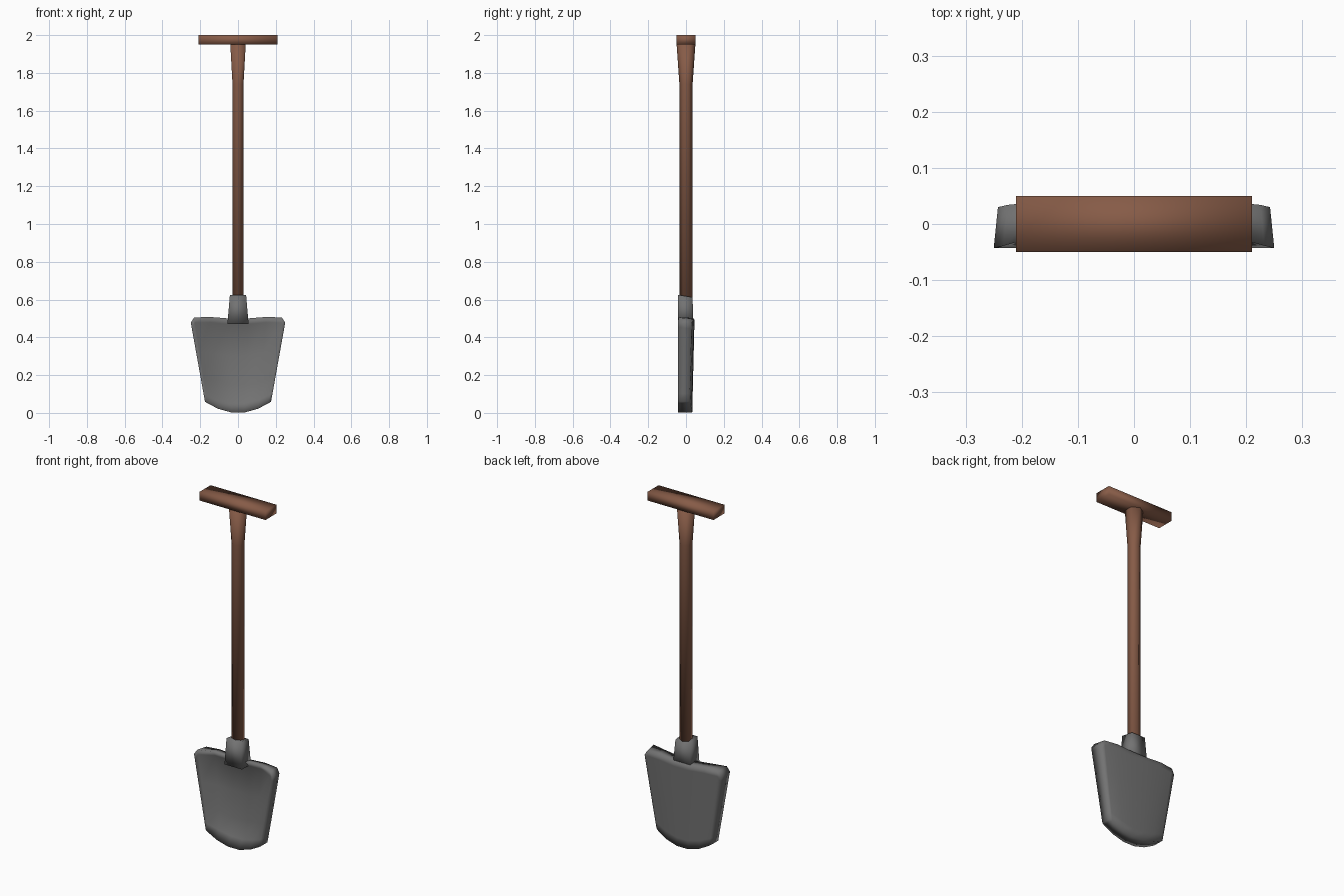
import bpy, bmesh
from math import cos, sin, pi

if "Cube" in bpy.data.objects:
    bpy.data.objects.remove(bpy.data.objects["Cube"], do_unlink=True)


def material(name, rgb):
    m = bpy.data.materials.new(name)
    m.use_nodes = True
    m.diffuse_color = (*rgb, 1)
    m.node_tree.nodes["Principled BSDF"].inputs["Base Color"].default_value = (*rgb, 1)
    return m


wood = material("brown wood", (0.24, 0.105, 0.063))
steel = material("grey steel", (0.17, 0.17, 0.17))


def loft(name, rings, mat):
    """Skin a list of equal, even-sized rings and close both ends with quads."""
    bm = bmesh.new()
    rows = [[bm.verts.new(p) for p in ring] for ring in rings]
    n = len(rows[0])
    for a, b in zip(rows, rows[1:]):
        for i in range(n):
            j = (i + 1) % n
            bm.faces.new((a[i], a[j], b[j], b[i]))
    for end in (rows[0], rows[-1]):
        for i in range(n // 2 - 1):
            bm.faces.new((end[i], end[i + 1], end[n - 2 - i], end[n - 1 - i]))
    bmesh.ops.recalc_face_normals(bm, faces=bm.faces)
    for f in bm.faces:
        f.smooth = True
    mesh = bpy.data.meshes.new(name)
    bm.to_mesh(mesh)
    bm.free()
    mesh.materials.append(mat)
    ob = bpy.data.objects.new(name, mesh)
    bpy.context.collection.objects.link(ob)
    return ob


def lerp(a, b, t):
    return a + (b - a) * t


# Cross grip: a plain bar
loft("grip", [[(x, -0.05, 1.95), (x, 0.05, 1.95), (x, 0.05, 2), (x, -0.05, 2)]
              for x in (-0.21, 0.21)], wood)

# Six-sided shaft, flared under the grip
def hexagon(z, rx, ry):
    angles = [pi / 6 + k * pi / 3 for k in range(6)]
    return [(rx * cos(a) / cos(pi / 6), ry * sin(a), z) for a in angles]


loft("shaft", [hexagon(0.5, 0.029, 0.033), hexagon(1.74, 0.029, 0.035),
               hexagon(1.955, 0.041, 0.05)], wood)

# Tapered socket, its top edge sloping to the back
def socket_ring(x, front, back, z_front, z_back):
    return [(-x, front, z_front), (x, front, z_front),
            (x, back, z_back), (-x, back, z_back)]


loft("socket", [socket_ring(0.056, -0.043, 0.038, 0.47, 0.47),
                socket_ring(0.043, -0.043, 0.035, 0.625, 0.612)], steel)

# Blade columns: position across, hollow depth, back surface, top edge height
half = [(0.2, 1.0, 0.045, 0.5), (0.6, 0.8, 0.042, 0.508),
        (0.93, 0.12, 0.034, 0.505), (1.0, 0.0, 0.03, 0.478)]
columns = [(-u, h, b, z) for u, h, b, z in reversed(half)] + half

# Blade rows from tip to top: height fraction, share of the hollow
rows = [(0, 0), (0.1, 0.5), (0.3, 0.85), (0.6, 1), (0.94, 1), (1, 0.6)]


def blade_ring(t, share):
    front, back = [], []
    for u, hollow, y_back, top in columns:
        x = u * lerp(0.175, 0.25, t)
        z = lerp(0.06 * u * u, top, t)
        front.append((x, -0.043 + 0.058 * hollow * share, z))
        back.append((x * lerp(1, 0.97, t), y_back - 0.012 * (1 - t), z - 0.008 * t))
    return front + back[::-1]


loft("blade", [blade_ring(t, s) for t, s in rows], steel)
